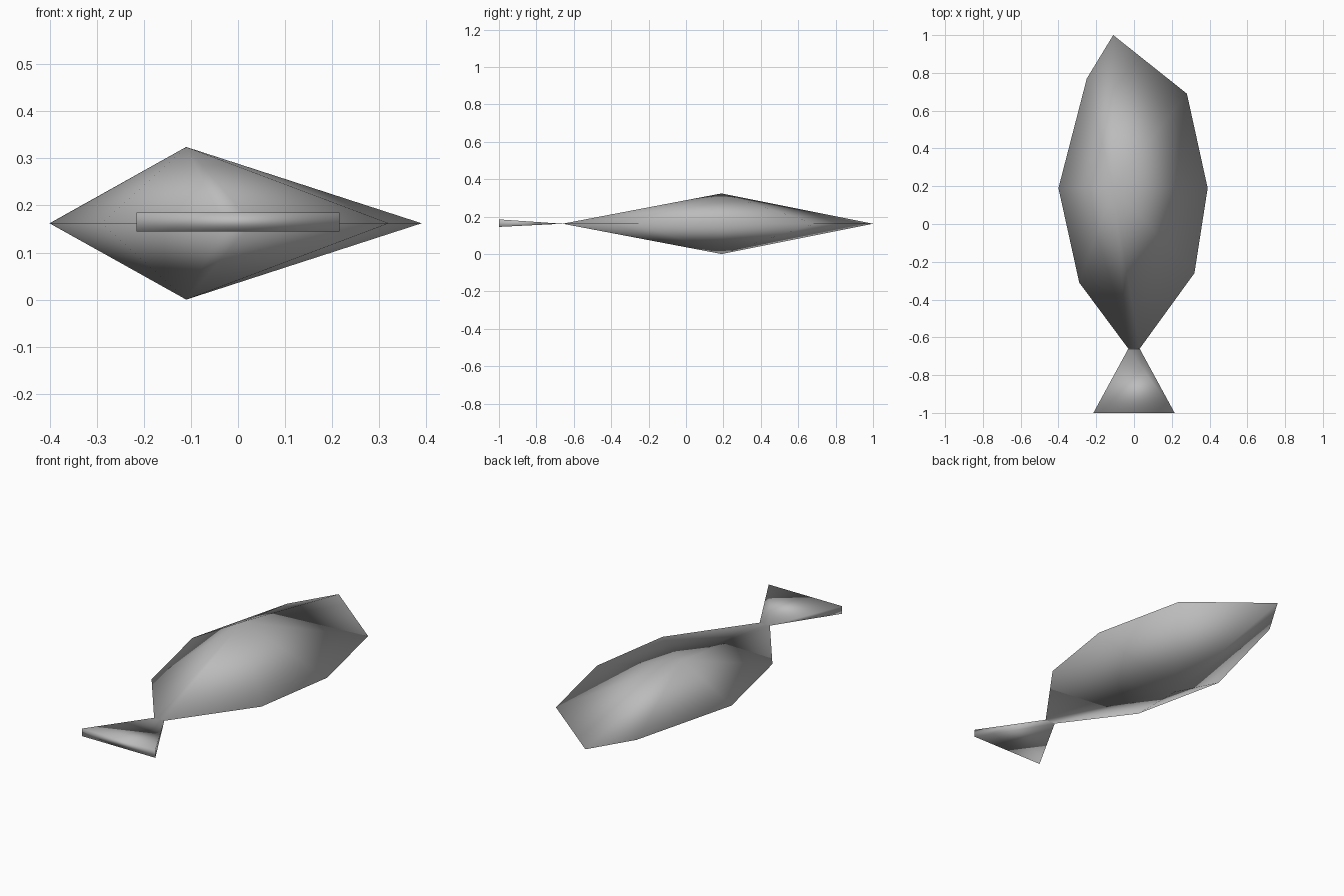
import bpy, bmesh

if "Cube" in bpy.data.objects:
    bpy.data.objects.remove(bpy.data.objects["Cube"])

MID = 0.162  # height of the flat middle plane

grey = bpy.data.materials.new("plain grey")
grey.diffuse_color = (0.5, 0.5, 0.5, 1)
grey.use_nodes = True
grey.node_tree.nodes["Principled BSDF"].inputs["Base Color"].default_value = grey.diffuse_color


def make(name, bm):
    """Turn a bmesh into a smooth-shaded grey object."""
    bmesh.ops.recalc_face_normals(bm, faces=bm.faces)
    for f in bm.faces:
        f.smooth = True
    me = bpy.data.meshes.new(name)
    bm.to_mesh(me)
    bm.free()
    me.materials.append(grey)
    ob = bpy.data.objects.new(name, me)
    bpy.context.collection.objects.link(ob)
    return ob


# Body: nine-sided outline fanned to a peak above and below
outline = [(-0.11, 1.0), (0.28, 0.69), (0.39, 0.19), (0.32, -0.26), (0.03, -0.66),
           (-0.03, -0.66), (-0.29, -0.31), (-0.40, 0.19), (-0.25, 0.77)]
bm = bmesh.new()
rim = [bm.verts.new((x, y, MID)) for x, y in outline]
for z in (0.0, 2 * MID):
    peak = bm.verts.new((-0.11, 0.19, z))
    for i, v in enumerate(rim):
        bm.faces.new((v, rim[(i + 1) % len(rim)], peak))
make("body", bm)

# Tail fin: wedge from a thin line at the body to a thicker, wider end
bm = bmesh.new()
root = [bm.verts.new((x, -0.66, MID)) for x in (-0.03, 0.03)]
low = [bm.verts.new((x, -1.0, 0.145)) for x in (-0.215, 0.215)]
top = [bm.verts.new((x, -1.0, 0.185)) for x in (-0.215, 0.215)]
bm.faces.new((root[0], root[1], top[1], top[0]))
bm.faces.new((root[0], root[1], low[1], low[0]))
bm.faces.new((low[0], low[1], top[1], top[0]))
for s in (0, 1):
    bm.faces.new((root[s], low[s], top[s]))
make("tail_fin", bm)
